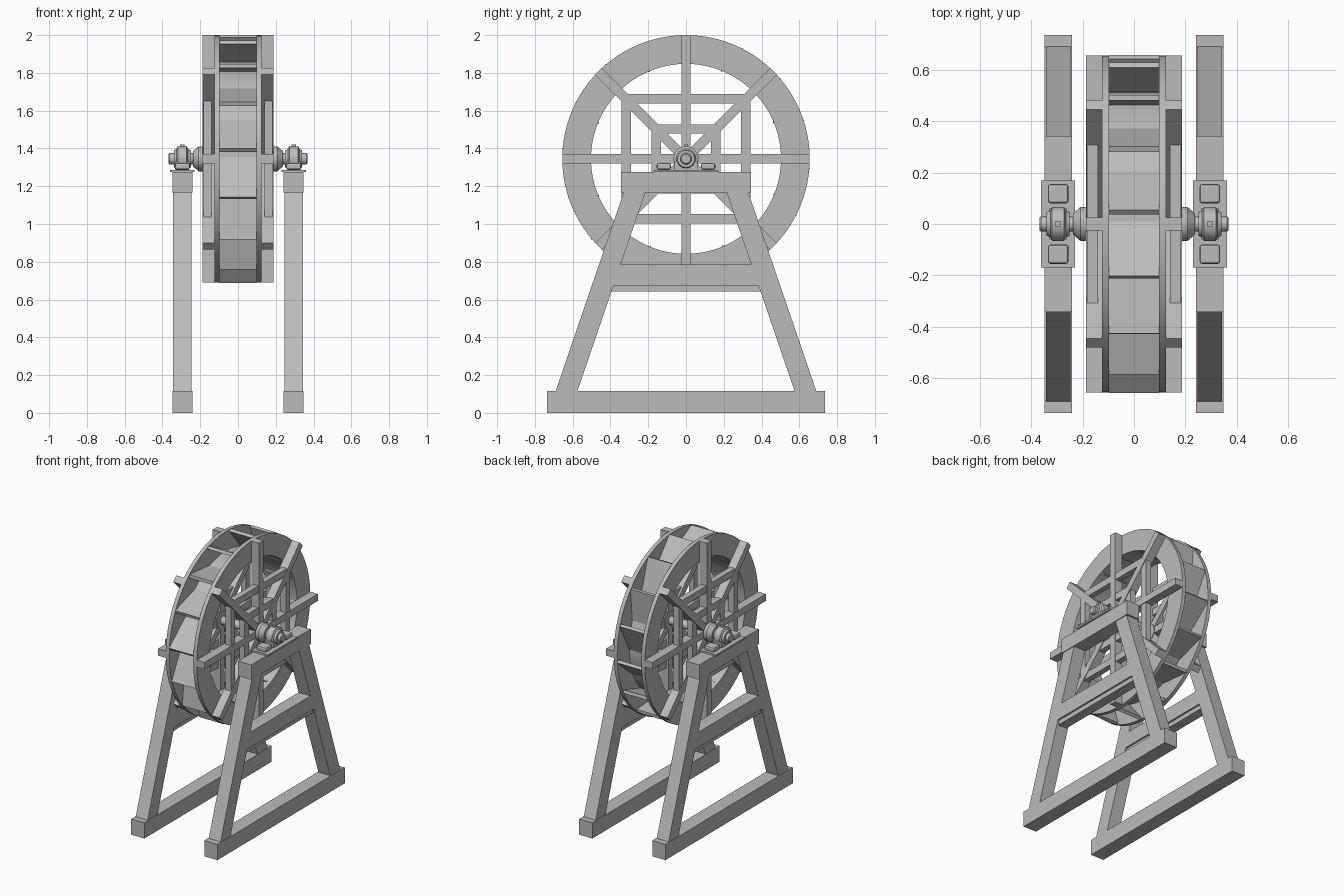
import bpy, bmesh, math
from mathutils import Matrix, Vector

if "Cube" in bpy.data.objects:
    bpy.data.objects.remove(bpy.data.objects["Cube"])

ZC = 1.345          # axle height
R_OUT, R_IN = 0.655, 0.503
FX = 0.295          # centre plane of each support frame

mat = bpy.data.materials.new("plain grey")
mat.diffuse_color = (0.5, 0.5, 0.5, 1)
mat.use_nodes = True
mat.node_tree.nodes["Principled BSDF"].inputs["Base Color"].default_value = mat.diffuse_color


def finish(name, bm, mirror=True, smooth=False, bevel=0):
    bmesh.ops.recalc_face_normals(bm, faces=bm.faces)
    me = bpy.data.meshes.new(name)
    bm.to_mesh(me)
    bm.free()
    me.materials.append(mat)
    if smooth:
        me.shade_smooth()
        me.set_sharp_from_angle(angle=math.radians(30))
    ob = bpy.data.objects.new(name, me)
    bpy.context.collection.objects.link(ob)
    if bevel:
        b = ob.modifiers.new("bevel", 'BEVEL')
        b.width, b.segments = bevel, 2
    if mirror:
        ob.modifiers.new("mirror", 'MIRROR').use_axis = (True, False, False)
    return ob


def add_prism(bm, pts, x0, x1):
    """Extrude a (y, z) outline from x0 to x1."""
    f = bm.faces.new([bm.verts.new((x0, y, z)) for y, z in pts])
    r = bmesh.ops.extrude_face_region(bm, geom=[f])
    vs = [v for v in r["geom"] if isinstance(v, bmesh.types.BMVert)]
    bmesh.ops.translate(bm, verts=vs, vec=(x1 - x0, 0, 0))


def add_bar(bm, y0, y1, z0, z1, x0, x1, angle=0):
    """Bar in wheel coordinates, turned about the axle."""
    c, s = math.cos(angle), math.sin(angle)
    pts = [(y * c - z * s, ZC + y * s + z * c)
           for y, z in ((y0, z0), (y1, z0), (y1, z1), (y0, z1))]
    add_prism(bm, pts, x0, x1)


def box(name, y0, y1, z0, z1, x0, x1, **kw):
    bm = bmesh.new()
    add_prism(bm, [(y0, z0), (y1, z0), (y1, z1), (y0, z1)], x0, x1)
    return finish(name, bm, **kw)


def lathe(name, profile, closed=False, n=32, **kw):
    """Spin an (x, radius) profile about the axle."""
    bm = bmesh.new()
    vs = [bm.verts.new((x, 0, ZC + r)) for x, r in profile]
    es = [bm.edges.new(p) for p in zip(vs, vs[1:])]
    if closed:
        es.append(bm.edges.new((vs[-1], vs[0])))
    bmesh.ops.spin(bm, geom=vs + es, cent=(0, 0, ZC), axis=(1, 0, 0),
                   angle=math.tau, steps=n)
    bmesh.ops.remove_doubles(bm, verts=bm.verts, dist=1e-5)
    return finish(name, bm, smooth=True, **kw)


# Support frames: foot beam, splayed legs, cross beam, cap beam
box("foot_beam", -0.735, 0.735, 0, 0.115, FX - 0.053, FX + 0.053)
box("cap_beam", -0.343, 0.343, 1.167, 1.275, FX - 0.053, FX + 0.053)


def leg_inner(z):
    return 0.575 - (z - 0.115) * 0.342


bm = bmesh.new()
for s in (-1, 1):
    add_prism(bm, [(s * (leg_inner(z) + d), z) for z, d in
                   ((0.115, 0), (0.115, 0.115), (1.167, 0.115), (1.167, 0))],
              FX - 0.048, FX + 0.048)
finish("legs", bm)

for name, z0, z1, w in (("cross_beam", 0.675, 0.785, 0.048),
                        ("cross_beam_strip", 0.642, 0.675, 0.035)):
    bm = bmesh.new()
    add_prism(bm, [(-leg_inner(z0), z0), (leg_inner(z0), z0),
                   (leg_inner(z1), z1), (-leg_inner(z1), z1)], FX - w, FX + w)
    finish(name, bm)

# Bearings
box("bearing_plate", -0.17, 0.17, 1.274, 1.287, FX - 0.066, FX + 0.066)
for side, s in (("front", -1), ("back", 1)):
    y0, y1 = sorted((s * 0.08, s * 0.155))
    box(side + "_bearing_foot", y0, y1, 1.287, 1.322, FX - 0.04, FX + 0.04,
        bevel=0.01)
box("bearing_pedestal", -0.06, 0.06, 1.287, 1.33, FX - 0.035, FX + 0.035)
lathe("bearing_housing", [(0.250, 0.025), (0.250, 0.045), (0.265, 0.052),
                          (0.272, 0.066), (0.318, 0.066), (0.325, 0.052),
                          (0.340, 0.045), (0.340, 0.025)])
box("grease_cap", -0.01, 0.01, 1.40, 1.422, FX - 0.012, FX + 0.012)

# Axle and hub collars
lathe("axle", [(-0.368, 0), (-0.368, 0.024), (-0.362, 0.03), (0.362, 0.03),
               (0.368, 0.024), (0.368, 0)], mirror=False)
lathe("hub_collar", [(0.12, 0.03), (0.12, 0.066), (0.208, 0.066),
                     (0.238, 0.04), (0.238, 0.028)])

# Wheel shrouds and the drum between them
lathe("wheel_shroud", [(0.097, R_IN), (0.097, R_OUT), (0.125, R_OUT),
                       (0.125, R_IN)], closed=True, n=96)
lathe("bucket_drum", [(-0.098, R_IN), (0.098, R_IN), (0.098, R_IN + 0.012),
                      (-0.098, R_IN + 0.012)], closed=True, n=96, mirror=False)

# Sixteen slanted bucket boards; angle is measured from the front upwards
bm = bmesh.new()
for i in range(16):
    a = math.radians(4 + 22.5 * i)
    b = a + math.radians(19)
    tip = Vector((-math.cos(a), math.sin(a))) * (R_OUT - 0.004)
    root = Vector((-math.cos(b), math.sin(b))) * (R_IN + 0.004)
    d = (root - tip).normalized()
    off = Vector((d.y, -d.x)) * 0.011
    add_prism(bm, [(p.x, p.y + ZC) for p in
                   (tip + off, root + off, root - off, tip - off)],
              -0.098, 0.098)
finish("bucket_boards", bm, mirror=False)

# Eight spokes on each side
bm = bmesh.new()
for i in range(8):
    add_bar(bm, 0.03, R_OUT, -0.025, 0.025, 0.125, 0.187, math.tau * i / 8)
finish("spokes", bm)

# Two square brace frames tying the spokes together
for name, r0, r1 in (("outer_brace", 0.292, 0.342), ("inner_brace", 0.133, 0.183)):
    bm = bmesh.new()
    for i in range(4):
        h = (r0 + r1) / 2
        add_bar(bm, r0, r1, -h, h, 0.14, 0.182, math.tau * i / 4)
    finish(name, bm)
